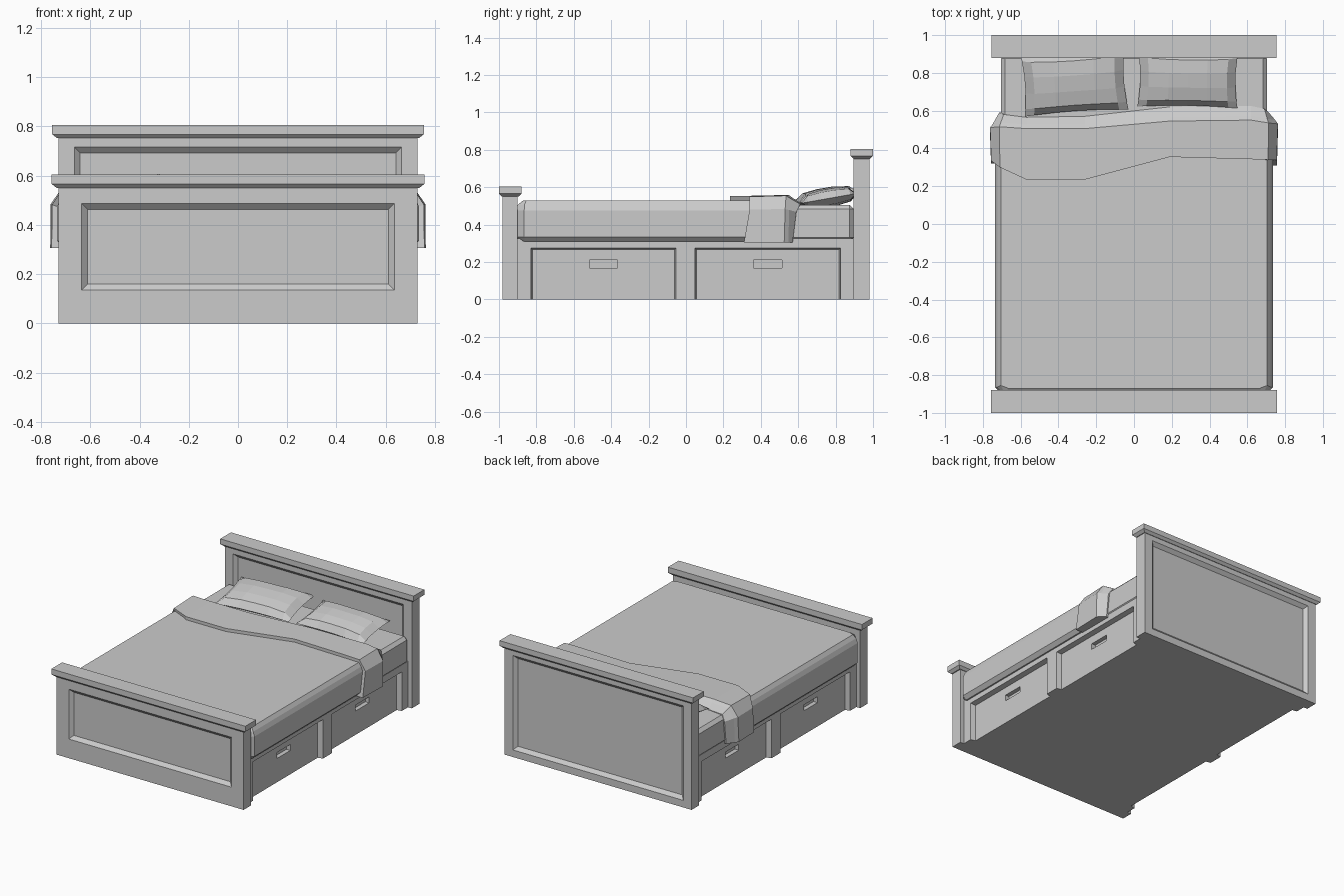
import bpy, bmesh
from math import radians
from mathutils import Vector, Matrix

if "Cube" in bpy.data.objects:
    bpy.data.objects.remove(bpy.data.objects["Cube"])


def make(name, bm):
    bmesh.ops.recalc_face_normals(bm, faces=bm.faces)
    me = bpy.data.meshes.new(name)
    bm.to_mesh(me)
    bm.free()
    ob = bpy.data.objects.new(name, me)
    bpy.context.collection.objects.link(ob)
    return ob


def hull(name, pts):
    """Convex solid around points."""
    bm = bmesh.new()
    for p in pts:
        bm.verts.new(p)
    bmesh.ops.convex_hull(bm, input=bm.verts)
    bmesh.ops.dissolve_limit(bm, angle_limit=0.01, verts=bm.verts, edges=bm.edges)
    return make(name, bm)


def box_pts(x0, x1, y0, y1, z0, z1):
    return [(x, y, z) for x in (x0, x1) for y in (y0, y1) for z in (z0, z1)]


def box(name, *b):
    return hull(name, box_pts(*b))


def recess(ob, axis, face, depth, a0, a1, z0, z1, inset):
    """Cut a bevelled panel into the face at axis=face; depth is signed."""
    pts = []
    for t in (-0.5, 1.0):
        d, i = face + depth * t, inset * t
        for a in (a0 + i, a1 - i):
            for z in (z0 + i, z1 - i):
                pts.append((d, a, z) if axis == 'x' else (a, d, z))
    cutter = hull("cutter", pts)
    cutter.hide_render = True
    m = ob.modifiers.new("panel", 'BOOLEAN')
    m.object, m.operation, m.solver = cutter, 'DIFFERENCE', 'EXACT'
    bpy.context.view_layer.objects.active = ob
    bpy.ops.object.modifier_apply(modifier=m.name)
    bpy.data.objects.remove(cutter)


def cap(name, x, y0, y1, z0, z1):
    """Top rail with a chamfered underside."""
    pts = box_pts(-x, x, y0, y1, z0, z1)
    pts += box_pts(-x + 0.02, x - 0.02, y0 + 0.016, y1 - 0.016, z0 - 0.016, z0)
    hull(name, pts)


# Headboard and footboard
head = box("headboard", -0.73, 0.73, 0.895, 0.98, 0, 0.765)
recess(head, 'y', 0.98, -0.022, -0.665, 0.665, 0.05, 0.717, 0.024)
recess(head, 'y', 0.895, 0.022, -0.665, 0.665, 0.05, 0.717, 0.024)
cap("headboard_cap", 0.755, 0.88, 1.0, 0.768, 0.805)
foot = box("footboard", -0.73, 0.73, -0.98, -0.90, 0, 0.565)
recess(foot, 'y', -0.98, 0.022, -0.635, 0.635, 0.135, 0.487, 0.024)
cap("footboard_cap", 0.757, -1.0, -0.88, 0.566, 0.605)

# Base with drawer recesses and hand slots on both sides
base = box("drawer_base", -0.70, 0.70, -0.905, 0.90, 0, 0.325)
for s in (-1, 1):
    for y0, y1 in ((-0.83, -0.053), (0.047, 0.827)):
        recess(base, 'x', s * 0.70, -s * 0.035, y0, y1, -0.1, 0.275, 0.008)
        mid = (y0 + y1) / 2
        recess(base, 'x', s * 0.665, -s * 0.03, mid - 0.075, mid + 0.075, 0.168, 0.21, 0)

# Mattress
mattress = box("mattress", -0.705, 0.705, -0.85, 0.897, 0.31, 0.505)
bev = mattress.modifiers.new("soft_edges", 'BEVEL')
bev.width, bev.segments = 0.022, 1

# Blanket: stacked rings with chamfered foot corners
pts = []
for z, dx, dy in ((0.31, 0.025, 0.015), (0.335, 0, 0), (0.475, 0, 0), (0.505, 0.012, 0.004), (0.53, 0.03, 0.035)):
    for s in (-1, 1):
        x = 0.735 - dx
        pts += [(s * x, 0.54, z), (s * x, -0.865 + dy * 0.3, z), (s * (x - 0.04), -0.905 + dy, z)]
hull("blanket", pts)

# Turned-down blanket fold: sections (x, z, normal, front y, ridge y, tail y)
sections = [
    (-0.735, 0.305, (-1, 0), 0.32, 0.50, 0.57),
    (-0.735, 0.475, (-1, 0.3), 0.335, 0.51, 0.59),
    (-0.70, 0.53, (-0.5, 1), 0.30, 0.515, 0.58),
    (-0.57, 0.53, (0, 1), 0.235, 0.505, 0.565),
    (-0.26, 0.53, (0, 1), 0.235, 0.505, 0.57),
    (0.19, 0.53, (0, 1), 0.355, 0.545, 0.62),
    (0.62, 0.53, (0, 1), 0.343, 0.55, 0.625),
    (0.70, 0.53, (0.5, 1), 0.34, 0.535, 0.61),
    (0.735, 0.475, (1, 0.3), 0.34, 0.53, 0.59),
    (0.735, 0.305, (1, 0), 0.31, 0.525, 0.57),
]
bm = bmesh.new()
rings = []
for x, z, n, yf, yr, yt in sections:
    n = Vector(n).normalized()
    prof = [(yf, 0.022), (yr, 0.028), (yr + 0.022, 0.012), (yt, -0.022), (yt, -0.045), (yf, -0.045)]
    rings.append([bm.verts.new((x + n.x * t, y, z + n.y * t)) for y, t in prof])
for a, b in zip(rings, rings[1:]):
    for i in range(6):
        j = (i + 1) % 6
        bm.faces.new((a[i], a[j], b[j], b[i]))
bm.faces.new(rings[0])
bm.faces.new(rings[-1])
make("blanket_fold", bm)


# Pillows: puffed low-poly cushions leaning on the headboard
def pillow(name, loc, hx, hy, turn):
    us = (-1, -0.82, -0.4, 0, 0.4, 0.82, 1)
    vs = (-1, -0.75, -0.25, 0.3, 0.8, 1)
    bm = bmesh.new()
    grids = []
    for side in (1, -1):
        g = []
        for v in vs:
            row = []
            for u in us:
                h = ((1 - u ** 4) * (1 - v ** 4)) ** 0.5
                x = u * hx * (1 - 0.05 * (1 - v * v))
                y = v * hy * (1 - 0.07 * (1 - u * u))
                row.append(bm.verts.new((x, y, side * h * (0.052 if side > 0 else 0.045))))
            g.append(row)
        grids.append(g)
        for r, q in zip(g, g[1:]):
            for i in range(len(us) - 1):
                bm.faces.new((r[i], r[i + 1], q[i + 1], q[i]))
    bmesh.ops.remove_doubles(bm, verts=bm.verts, dist=1e-5)
    bm.transform(Matrix.Translation(loc) @ Matrix.Rotation(radians(turn), 4, 'Z')
                 @ Matrix.Rotation(radians(10), 4, 'X'))
    return make(name, bm)


pillow("left_pillow", (-0.315, 0.75, 0.545), 0.275, 0.165, 4)
pillow("right_pillow", (0.285, 0.765, 0.54), 0.265, 0.15, -1)
